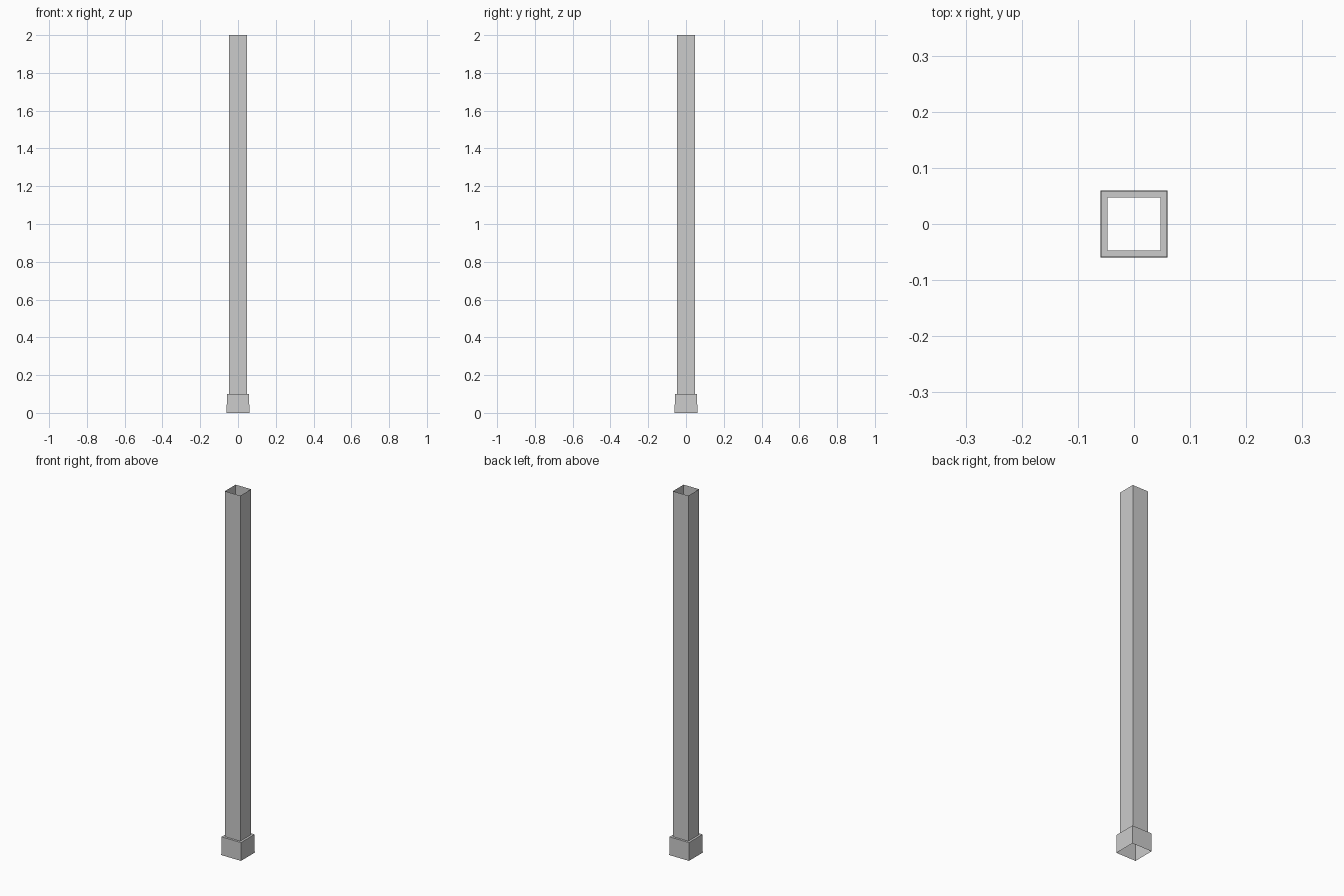
import bpy, bmesh

if "Cube" in bpy.data.objects:
    bpy.data.objects.remove(bpy.data.objects["Cube"])


def square_shell(name, profile):
    """Sweep a (half width, height) profile round a square, open at both ends."""
    bm = bmesh.new()
    rings = [[bm.verts.new((sx * h, sy * h, z))
              for sx, sy in ((-1, -1), (1, -1), (1, 1), (-1, 1))]
             for h, z in profile]
    for low, high in zip(rings, rings[1:]):
        for i in range(4):
            j = (i + 1) % 4
            bm.faces.new((low[i], low[j], high[j], high[i]))
    mesh = bpy.data.meshes.new(name)
    bm.to_mesh(mesh)
    bm.free()
    obj = bpy.data.objects.new(name, mesh)
    bpy.context.collection.objects.link(obj)
    return obj


POST = 0.047   # post half width
COLLAR = 0.1   # collar height

# Slightly tapered foot collar with a flat ledge running in to the post
square_shell("foot_collar", [(0.06, 0), (0.059, COLLAR), (POST, COLLAR)])

# Hollow thin-walled post
square_shell("post", [(POST, COLLAR), (POST, 2.0)])
